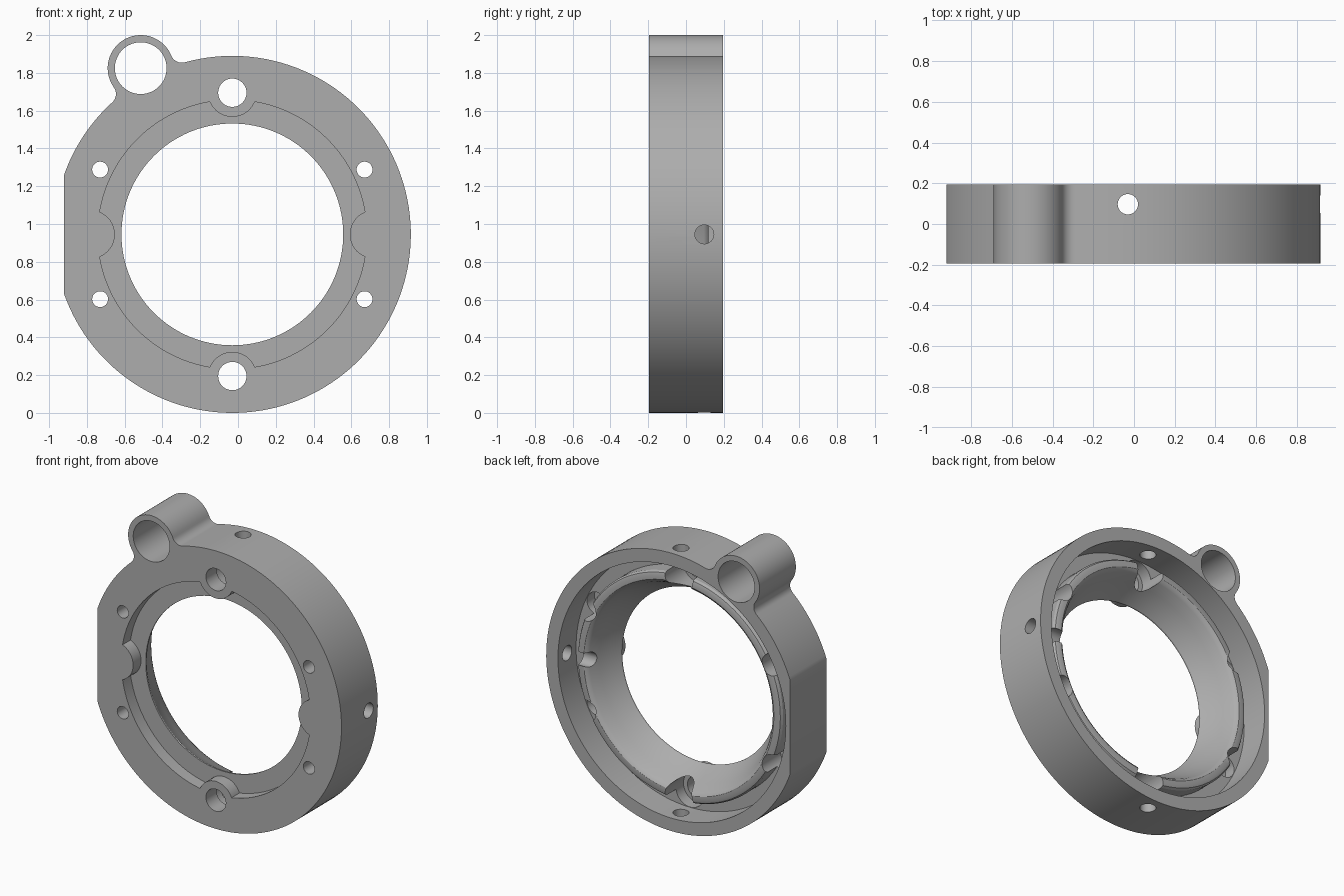
import bpy, bmesh, math
from mathutils import Vector, Matrix

if "Cube" in bpy.data.objects:
    bpy.data.objects.remove(bpy.data.objects["Cube"])

CX, CZ = -0.03, 0.945        # ring axis
R, FLAT, HALF = 0.945, 0.89, 0.195
LUG, LUG_R, FILLET = Vector((-0.485, 0.88)), 0.175, 0.06


def finish(name, bm):
    bmesh.ops.recalc_face_normals(bm, faces=bm.faces)
    mesh = bpy.data.meshes.new(name)
    bm.to_mesh(mesh)
    bm.free()
    obj = bpy.data.objects.new(name, mesh)
    obj.location = (CX, 0, CZ)
    bpy.context.collection.objects.link(obj)
    return obj


def arc(c, r, a0, a1, n):
    return [c + r * Vector((math.cos(a), math.sin(a)))
            for a in (a0 + (a1 - a0) * i / n for i in range(n + 1))]


def angle(v):
    return math.atan2(v.y, v.x)


def lathe(name, profile, steps=128):
    """Revolve (radius, y) points about the ring axis."""
    bm = bmesh.new()
    vs = [bm.verts.new((r, y, 0)) for r, y in profile]
    es = [bm.edges.new(p) for p in zip(vs, vs[1:])]
    bmesh.ops.spin(bm, geom=vs + es, cent=(0, 0, 0), axis=(0, 1, 0),
                   angle=math.tau, steps=steps, use_duplicate=False)
    bmesh.ops.remove_doubles(bm, verts=bm.verts, dist=1e-5)
    return finish(name, bm)


def rod(name, start, end, r, seg=40):
    """Cylinder between two points measured from the ring axis."""
    a, b = Vector(start), Vector(end)
    turn = (b - a).to_track_quat('Z', 'Y').to_matrix().to_4x4()
    bm = bmesh.new()
    bmesh.ops.create_cone(bm, cap_ends=True, segments=seg, radius1=r, radius2=r,
                          depth=(b - a).length,
                          matrix=Matrix.Translation((a + b) / 2) @ turn)
    return finish(name, bm)


def cut(target, cutter):
    mod = target.modifiers.new("cut", 'BOOLEAN')
    mod.operation, mod.solver, mod.object = 'DIFFERENCE', 'EXACT', cutter
    bpy.ops.object.select_all(action='DESELECT')
    bpy.context.view_layer.objects.active = target
    target.select_set(True)
    bpy.ops.object.modifier_apply(modifier=mod.name)
    bpy.data.objects.remove(cutter)


# Outline: round body with one flat side and a filleted lug
d, ra, rb = LUG.length, R + FILLET, LUG_R + FILLET
along = (d * d + ra * ra - rb * rb) / (2 * d)
side = math.sqrt(ra * ra - along * along)
axis = LUG.normalized()
across = Vector((axis.y, -axis.x))
fa, fb = axis * along + across * side, axis * along - across * side


def fillet(c, a0, a1):
    turn = (a1 - a0 + math.pi) % math.tau - math.pi
    return arc(c, FILLET, a0, a0 + turn, 10)


origin = Vector((0, 0))
f = math.acos(FLAT / R)
lug0, lug1 = angle(fa - LUG), angle(fb - LUG)
if lug1 < lug0:
    lug1 += math.tau
outline = arc(origin, R, f - math.pi, angle(fa), 110)
outline += fillet(fa, angle(-fa), angle(LUG - fa))[1:]
outline += arc(LUG, LUG_R, lug0, lug1, 40)[1:]
outline += fillet(fb, angle(LUG - fb), angle(-fb))[1:]
outline += arc(origin, R, angle(fb), math.pi - f, 20)[1:]

bm = bmesh.new()
face = bm.faces.new([bm.verts.new((p.x, -HALF, p.y)) for p in outline])
ext = bmesh.ops.extrude_face_region(bm, geom=[face])
bmesh.ops.translate(bm, vec=(0, 2 * HALF, 0),
                    verts=[v for v in ext["geom"] if isinstance(v, bmesh.types.BMVert)])
body = finish("ring_housing", bm)

# Front recess, leaving four round bosses standing
recess = lathe("recess_cutter", [(0, -0.3), (0.712, -0.3), (0.712, -0.11), (0, -0.11)])
for x, z in ((0.75, 0), (-0.75, 0), (0, 0.75), (0, -0.75)):
    cut(recess, rod("boss", (x, -0.4, z), (x, 0, z), 0.128))
cut(body, recess)

# Flared bore, rounded sleeve lip and groove behind the rim
cut(body, lathe("bore_cutter", [
    (0, -0.3), (0.587, -0.3), (0.587, -0.1), (0.625, -0.04), (0.66, 0.03),
    (0.69, 0.095), (0.70, 0.11), (0.715, 0.12), (0.745, 0.12), (0.76, 0.115),
    (0.77, 0.1), (0.77, 0.0), (0.857, 0.0), (0.857, 0.3), (0, 0.3)]))

# Lug bore
cut(body, rod("lug_bore", (LUG.x, -0.3, LUG.y), (LUG.x, 0.3, LUG.y), 0.137, 64))

# Screw holes with counterbores from the back
large = [(0, s * 0.75, 0.075, 0.105) for s in (1, -1)]
small = [(sx * 0.70, sz * 0.343, 0.042, 0.075) for sx in (1, -1) for sz in (1, -1)]
for x, z, hole, bore in large + small:
    cut(body, rod("counterbore", (x, -0.08, z), (x, 0.3, z), bore))
    cut(body, rod("screw_hole", (x, -0.3, z), (x, 0.3, z), hole))

# Radial holes at top, bottom and left
for x, z in ((1, 0), (0, 1), (0, -1)):
    cut(body, rod("radial_hole", (x * 0.5, 0.097, z * 0.5), (x * 1.1, 0.097, z * 1.1), 0.05))

# Material and shading
mat = bpy.data.materials.new("plain_grey")
mat.use_nodes = True
grey = (0.42, 0.42, 0.42, 1)
mat.diffuse_color = grey
mat.node_tree.nodes["Principled BSDF"].inputs["Base Color"].default_value = grey
body.data.materials.clear()
body.data.materials.append(mat)
bpy.ops.object.select_all(action='DESELECT')
body.select_set(True)
bpy.context.view_layer.objects.active = body
bpy.ops.object.shade_smooth_by_angle(angle=math.radians(30))
